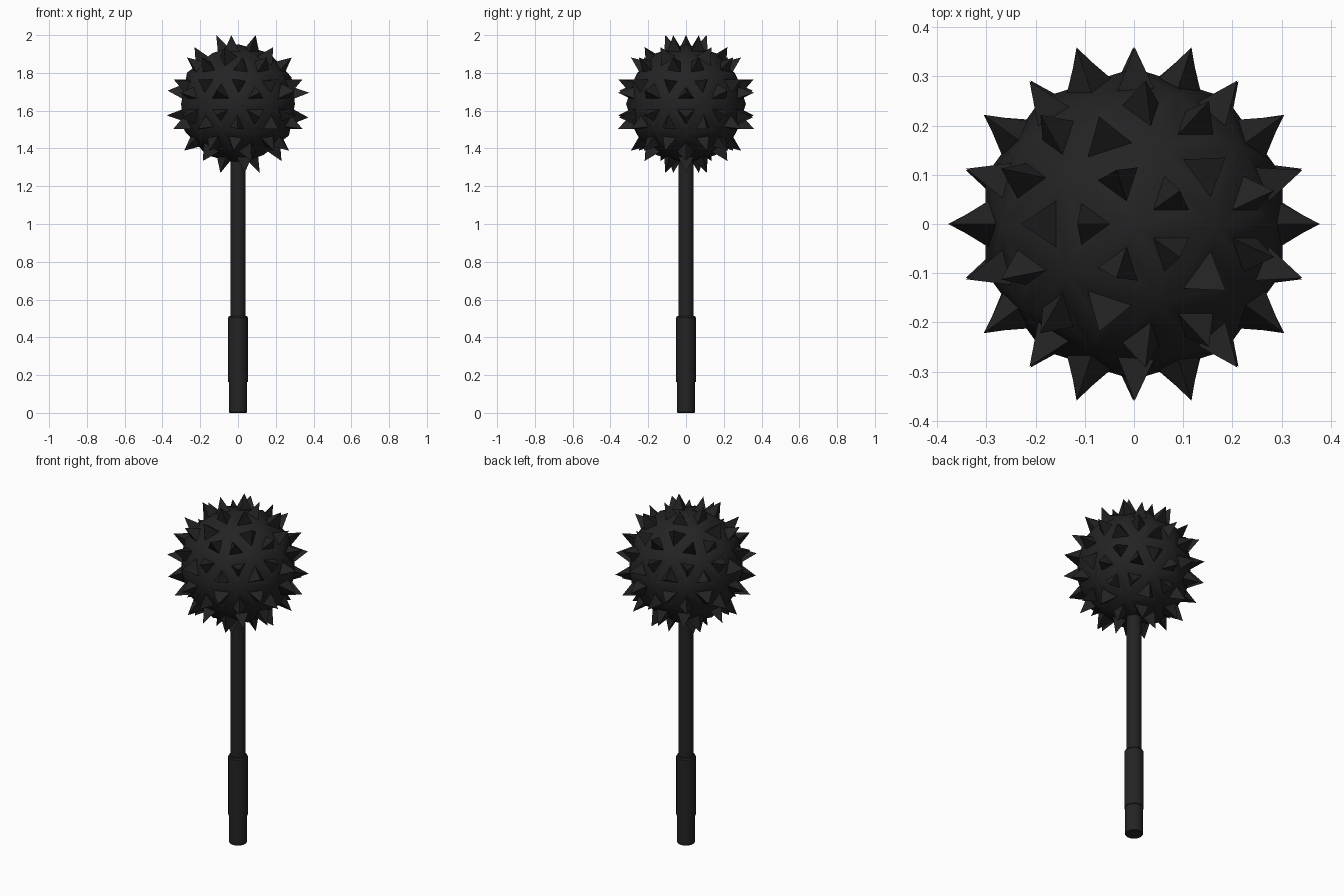
import bpy, bmesh, math

if "Cube" in bpy.data.objects:
    bpy.data.objects.remove(bpy.data.objects["Cube"])

black = bpy.data.materials.new("black iron")
black.diffuse_color = (0.017, 0.017, 0.017, 1)
black.use_nodes = True
black.node_tree.nodes["Principled BSDF"].inputs["Base Color"].default_value = black.diffuse_color


def finish(bm, name, angle=30):
    me = bpy.data.meshes.new(name)
    bm.to_mesh(me)
    bm.free()
    ob = bpy.data.objects.new(name, me)
    bpy.context.collection.objects.link(ob)
    me.materials.append(black)
    bpy.ops.object.select_all(action='DESELECT')
    ob.select_set(True)
    bpy.context.view_layer.objects.active = ob
    bpy.ops.object.shade_smooth_by_angle(angle=math.radians(angle))
    return ob


def lathe(name, profile, sides=32):
    """Solid of revolution from (radius, height) points, capped at both ends."""
    bm = bmesh.new()
    rings = []
    for r, z in profile:
        rings.append([bm.verts.new((r * math.cos(2 * math.pi * i / sides),
                                    r * math.sin(2 * math.pi * i / sides), z))
                      for i in range(sides)])
    for a, b in zip(rings, rings[1:]):
        for i in range(sides):
            j = (i + 1) % sides
            bm.faces.new((a[i], a[j], b[j], b[i]))
    bm.faces.new(rings[0][::-1])
    bm.faces.new(rings[-1])
    return finish(bm, name)


# Handle: pommel, grip sleeve and shaft
lathe("pommel", [(0.045, 0), (0.048, 0.004), (0.048, 0.17)])
lathe("grip", [(0.052, 0.163), (0.052, 0.505), (0.047, 0.512)])
lathe("shaft", [(0.04, 0.50), (0.04, 1.36)])

# Ball head: every facet is inset and its middle drawn out to a spike
bm = bmesh.new()
bmesh.ops.create_icosphere(bm, subdivisions=2, radius=0.317)
facets = bm.faces[:]
bmesh.ops.inset_individual(bm, faces=facets, thickness=0.0295, use_even_offset=True)
for f in facets:
    f.normal_update()
    tip = f.calc_center_median() + f.normal * 0.083
    bmesh.ops.poke(bm, faces=[f])["verts"][0].co = tip
bmesh.ops.translate(bm, verts=bm.verts[:], vec=(0, 0, 1.635))
bm.normal_update()
finish(bm, "spiked_ball")
